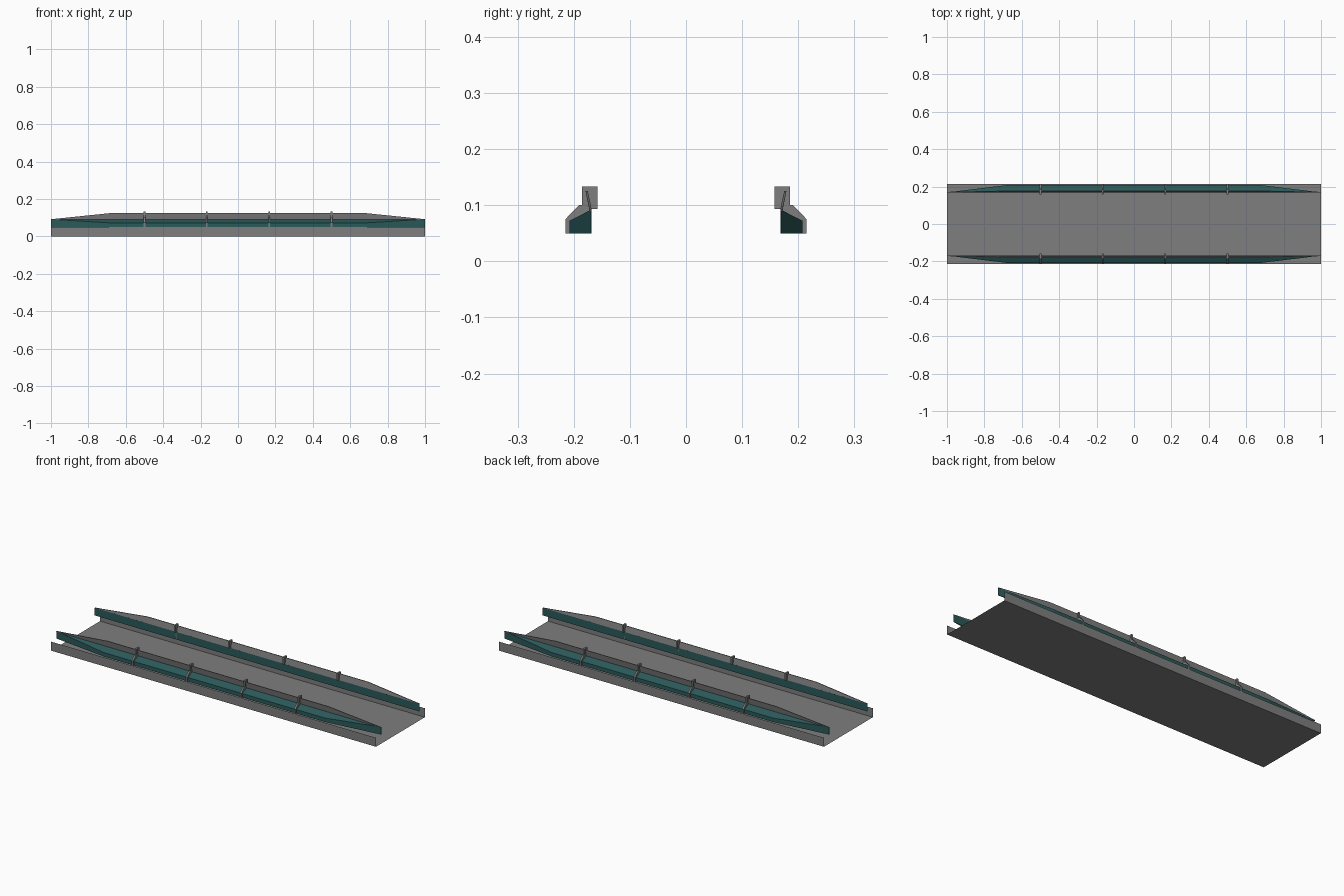
import bpy
import bmesh

cube = bpy.data.objects.get("Cube")
if cube:
    bpy.data.objects.remove(cube, do_unlink=True)


def material(name, color):
    mat = bpy.data.materials.new(name)
    mat.use_nodes = True
    mat.diffuse_color = (*color, 1)
    mat.node_tree.nodes["Principled BSDF"].inputs["Base Color"].default_value = (*color, 1)
    return mat


GREY = material("concrete grey", (0.21, 0.21, 0.21))
TEAL = material("dark teal", (0.024, 0.1, 0.1))


def loft(name, sections, mat, closed=True):
    """Join matching (y, z) outlines placed at successive x positions."""
    bm = bmesh.new()
    rings = [[bm.verts.new((x, y, z)) for y, z in outline] for x, outline in sections]
    count = len(rings[0])
    for a, b in zip(rings, rings[1:]):
        for i in range(count if closed else count - 1):
            j = (i + 1) % count
            bm.faces.new((a[i], a[j], b[j], b[i]))
    if closed:
        bm.faces.new(rings[0])
        bm.faces.new(rings[-1])
        bmesh.ops.remove_doubles(bm, verts=bm.verts, dist=0.0001)
        bmesh.ops.recalc_face_normals(bm, faces=bm.faces)
    mesh = bpy.data.meshes.new(name)
    bm.to_mesh(mesh)
    bm.free()
    mesh.materials.append(mat)
    obj = bpy.data.objects.new(name, mesh)
    bpy.context.collection.objects.link(obj)
    return obj


HALF_WIDTH, WALL_TOP, INNER = 0.215, 0.05, 0.168
POSTS = (-0.5, -0.167, 0.167, 0.5)
TAPER = 0.68

# Deck: open-ended channel of floor and low side walls, divided at the posts
channel = [(-HALF_WIDTH, WALL_TOP), (-HALF_WIDTH, 0), (HALF_WIDTH, 0), (HALF_WIDTH, WALL_TOP)]
loft("deck", [(x, channel) for x in (-1, *POSTS, 1)], GREY, closed=False)

# Outlines of the parts along each side
beam_mid = [(INNER, 0.05), (0.208, 0.05), (0.208, 0.072), (INNER, 0.092)]
beam_tip = [(INNER, 0.05), (INNER + 0.001, 0.05), (INNER + 0.001, 0.092), (INNER, 0.092)]
panel_mid = [(INNER, 0.09), (INNER + 0.004, 0.09), (0.179, 0.125), (0.175, 0.125)]
panel_tip = [(INNER, 0.09), (INNER + 0.004, 0.09), (INNER + 0.004, 0.092), (INNER, 0.092)]
bracket = [(INNER, 0.05), (HALF_WIDTH, 0.05), (HALF_WIDTH, 0.075), (0.191, 0.1),
           (0.185, 0.1), (0.185, 0.133), (0.158, 0.133), (0.158, 0.093), (INNER, 0.093)]

for side, label in ((-1, "front"), (1, "back")):
    def place(outline):
        return [(side * y, z) for y, z in outline]

    # Side beam and railing panel, both tapering to the ends
    for part, mid, tip, mat in (("beam", beam_mid, beam_tip, TEAL),
                                ("railing_panel", panel_mid, panel_tip, GREY)):
        loft(f"{label}_{part}", [(-1, place(tip)), (-TAPER, place(mid)),
                                 (TAPER, place(mid)), (1, place(tip))], mat)

    # Brackets gripping the beam and railing
    for number, x in enumerate(POSTS, 1):
        loft(f"{label}_bracket_{number}",
             [(x - 0.005, place(bracket)), (x + 0.005, place(bracket))], GREY)
